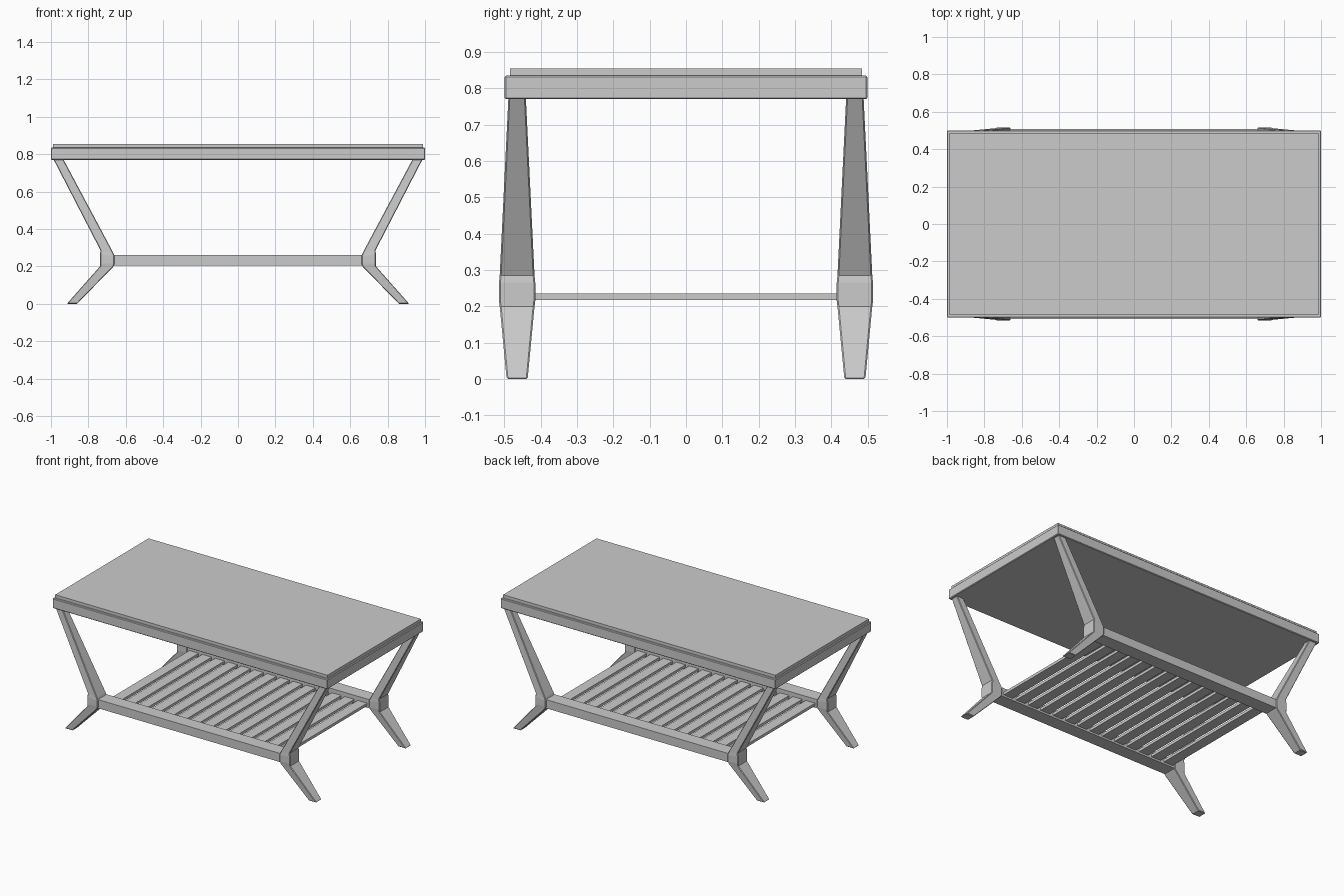
import bpy, bmesh, math

if "Cube" in bpy.data.objects:
    bpy.data.objects.remove(bpy.data.objects["Cube"])


def box(name, x, y, z):
    """Box from (min, max) ranges."""
    bm = bmesh.new()
    bmesh.ops.create_cube(bm, size=1)
    for v in bm.verts:
        v.co = [r[0] if c < 0 else r[1] for c, r in zip(v.co, (x, y, z))]
    return finish(name, bm)


def finish(name, bm):
    bmesh.ops.recalc_face_normals(bm, faces=bm.faces)
    me = bpy.data.meshes.new(name)
    bm.to_mesh(me)
    bm.free()
    ob = bpy.data.objects.new(name, me)
    bpy.context.collection.objects.link(ob)
    return ob


# Table top: apron slab and inset upper board
apron = box("apron", (-1, 1), (-.5, .5), (.77, .835))
bev = apron.modifiers.new("edge", 'BEVEL')
bev.width, bev.segments = .004, 1
box("top_board", (-.99, .99), (-.485, .485), (.835, .855))

# Leg sections: inner x, inner z, outer x, outer z, half depth
SECTIONS = [
    (.86, 0, .915, 0, .029),
    (.665, .2, .738, .2, .048),
    (.66, .215, .738, .215, .05),
    (.66, .255, .738, .265, .05),
    (.668, .275, .735, .285, .048),
    (.935, .775, .988, .775, .024),
]


def leg(name, sx, sy):
    bm = bmesh.new()
    rings = []
    for xi, zi, xo, zo, h in SECTIONS:
        pts = [(xi, -h, zi), (xo, -h, zo), (xo, h, zo), (xi, h, zi)]
        rings.append([bm.verts.new((sx * x, sy * (.465 + d), z)) for x, d, z in pts])
    for a, b in zip(rings, rings[1:]):
        for i in range(4):
            j = (i + 1) % 4
            bm.faces.new((a[i], a[j], b[j], b[i]))
    bm.faces.new(rings[0])
    bm.faces.new(rings[-1])
    ob = finish(name, bm)
    bev = ob.modifiers.new("edge", 'BEVEL')
    bev.width, bev.segments, bev.limit_method = .004, 1, 'ANGLE'
    bev.angle_limit = math.radians(60)


for sx, side in ((-1, "left"), (1, "right")):
    for sy, end in ((-1, "front"), (1, "back")):
        leg(f"{end}_{side}_leg", sx, sy)

# Long shelf rails between the knees
for sy, end in ((-1, "front"), (1, "back")):
    box(f"{end}_rail", (-.67, .67), sorted((sy * .418, sy * .508)), (.205, .262))

# Shelf slats running front to back
COUNT = 14
PITCH = 1.32 / COUNT
for i in range(COUNT):
    x = (i - (COUNT - 1) / 2) * PITCH
    box(f"slat_{i + 1}", (x - .034, x + .034), (-.425, .425), (.217, .235))
